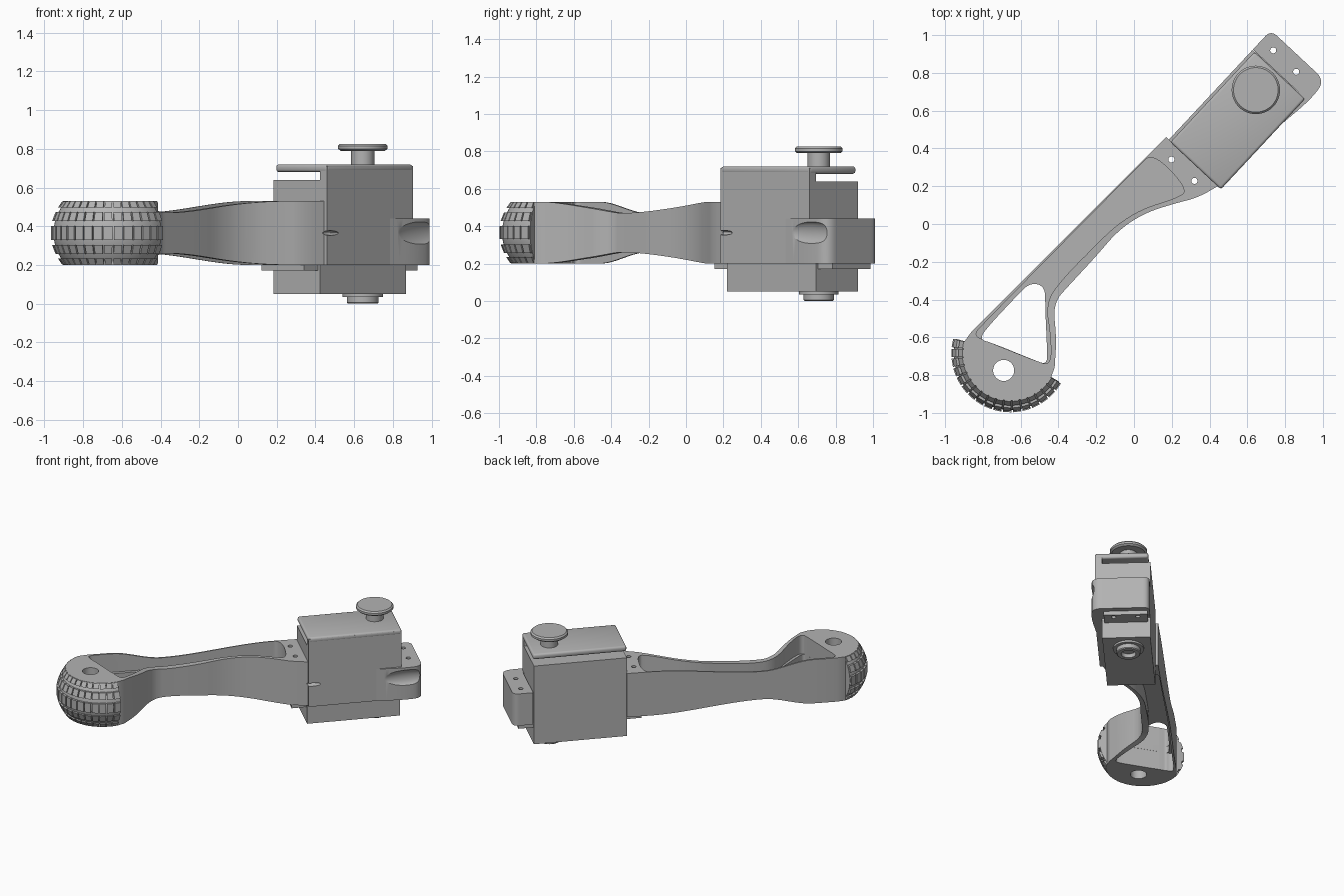
import bpy, bmesh, math
from mathutils import Matrix, Vector

cube = bpy.data.objects.get("Cube")
if cube:
    bpy.data.objects.remove(cube, do_unlink=True)

grey = bpy.data.materials.new("plain grey")
grey.use_nodes = True
colour = (0.45, 0.45, 0.45, 1)
grey.diffuse_color = colour
grey.node_tree.nodes["Principled BSDF"].inputs["Base Color"].default_value = colour

BOTTOM, TOP = 0.2, 0.53
MIDDLE = (BOTTOM + TOP) / 2
HUB = Vector((-0.655, -0.685, 0))
# local frame of the motor: x along its length, y across
MOTOR = Matrix.Translation((0.525, 0.57, 0)) @ Matrix.Rotation(math.radians(47), 4, "Z")


def finish(name, bm, matrix=None, bevel=0):
    """Turn a bmesh into a smooth-shaded grey object."""
    if matrix:
        bm.transform(matrix)
    bmesh.ops.recalc_face_normals(bm, faces=bm.faces)
    mesh = bpy.data.meshes.new(name)
    bm.to_mesh(mesh)
    bm.free()
    mesh.materials.append(grey)
    obj = bpy.data.objects.new(name, mesh)
    bpy.context.collection.objects.link(obj)
    if bevel:
        mod = obj.modifiers.new("soft edges", "BEVEL")
        mod.width, mod.segments, mod.limit_method = bevel, 3, "ANGLE"
        apply(obj, mod)
    return obj


def select(obj):
    bpy.ops.object.select_all(action="DESELECT")
    obj.select_set(True)
    bpy.context.view_layer.objects.active = obj


def apply(obj, mod):
    select(obj)
    bpy.ops.object.modifier_apply(modifier=mod.name)


def combine(obj, tool, operation="DIFFERENCE", keep=False):
    mod = obj.modifiers.new("combine", "BOOLEAN")
    mod.operation, mod.solver, mod.object = operation, "EXACT", tool
    apply(obj, mod)
    if not keep:
        bpy.data.objects.remove(tool, do_unlink=True)


def prism(name, points, low, high, matrix=None, bevel=0):
    bm = bmesh.new()
    base = bm.faces.new([bm.verts.new((x, y, low)) for x, y in points])
    top = bmesh.ops.extrude_face_region(bm, geom=[base])["geom"]
    moved = [v for v in top if isinstance(v, bmesh.types.BMVert)]
    bmesh.ops.translate(bm, verts=moved, vec=(0, 0, high - low))
    return finish(name, bm, matrix, bevel)


def lathe(name, profile, centre, start=0, sweep=360):
    """Spin a closed (radius, height) profile about a vertical axis."""
    bm = bmesh.new()
    face = bm.faces.new([bm.verts.new((r, 0, z)) for r, z in profile])
    bm.transform(Matrix.Rotation(math.radians(start), 4, "Z"))
    full = sweep == 360
    geom = list(face.edges) + list(face.verts)
    if full:
        bmesh.ops.delete(bm, geom=[face], context="FACES_ONLY")
    else:
        geom.append(face)
    out = bmesh.ops.spin(bm, geom=geom, axis=(0, 0, 1), cent=(0, 0, 0),
                         angle=math.radians(sweep), steps=48)
    if full:
        bmesh.ops.remove_doubles(bm, verts=bm.verts, dist=0.0001)
    else:
        first = [e for e in bm.edges if e.is_boundary]
        if first:
            bmesh.ops.holes_fill(bm, edges=first)
    return finish(name, bm, Matrix.Translation(centre))


def rounded(points, closed=True, passes=3):
    """Cut corners repeatedly to soften an outline."""
    pts = [Vector(p) for p in points]
    for _ in range(passes):
        pairs = list(zip(pts, pts[1:] + pts[:1] if closed else pts[1:]))
        soft = [a.lerp(b, t) for a, b in pairs for t in (0.25, 0.75)]
        pts = soft if closed else [pts[0]] + soft + [pts[-1]]
    return pts


def rectangle(x0, x1, y0, y1):
    return [(x0, y0), (x1, y0), (x1, y1), (x0, y1)]


def drill(obj, x, y, radius, matrix=None):
    ring = [(x + radius * math.cos(k * math.pi / 16), y + radius * math.sin(k * math.pi / 16))
            for k in range(32)]
    combine(obj, prism("drill", ring, -1, 1, matrix))


def scoop(obj, place, size, matrix):
    bm = bmesh.new()
    bmesh.ops.create_uvsphere(bm, u_segments=32, v_segments=16, radius=1)
    bm.transform(Matrix.Translation(place) @ Matrix.Diagonal((*size, 1)))
    combine(obj, finish("scoop", bm, matrix))


# arm: straight back edge, curved front edge, round foot
front_edge = rounded([(-0.42, -0.76), (-0.41, -0.6), (-0.43, -0.42), (-0.33, -0.31), (-0.2, -0.17),
                      (-0.08, -0.03), (0.06, 0.06), (0.22, 0.11), (0.34, 0.14), (0.46, 0.21)], False)
foot = [(HUB.x + 0.25 * math.cos(t), HUB.y + 0.25 * math.sin(t))
        for t in (math.radians(165 + 165 * k / 30) for k in range(31))]
arm = prism("arm", [(0.17, 0.46), (-0.86, -0.57)] + foot + front_edge, BOTTOM, TOP)

# waist: the arm gets thinner above and below in the middle
def ease(t):
    return t * t * (3 - 2 * t)


def dip(a):
    return 0.06 * (ease((a + 0.85) / 0.35) if a < -0.5 else ease((0.28 - a) / 0.78))


steps = [-0.85 + 1.13 * k / 40 for k in range(41)]
r = math.sqrt(0.5)
across = Matrix(((r, 0, r, 0), (r, 0, -r, 0), (0, 1, 0, 0), (0, 0, 0, 1)))
for side in (1, -1):
    edge = [(a, MIDDLE + side * (TOP - MIDDLE - dip(a))) for a in steps]
    outer = MIDDLE + side * 0.4
    combine(arm, prism("waist", edge + [(steps[-1], outer), (steps[0], outer)], -1, 1, across))

# pockets above and below a thin web, and a window through it
pocket = rounded([(0.1, 0.38), (0.29, 0.18), (0.22, 0.135), (0.04, 0.08), (-0.1, -0.01), (-0.22, -0.13),
                  (-0.36, -0.27), (-0.47, -0.41), (-0.44, -0.6), (-0.44, -0.75), (-0.52, -0.725),
                  (-0.78, -0.62), (-0.85, -0.59), (-0.8, -0.53), (0.02, 0.3)])
combine(arm, prism("pocket", pocket, MIDDLE + 0.025, 1))
combine(arm, prism("pocket", pocket, -1, MIDDLE - 0.025))
window = rounded([(-0.82, -0.61), (-0.77, -0.54), (-0.62, -0.38), (-0.55, -0.31), (-0.47, -0.33),
                  (-0.47, -0.45), (-0.46, -0.66), (-0.46, -0.745), (-0.53, -0.72), (-0.75, -0.63)])
combine(arm, prism("window", window, -1, 1))
drill(arm, -0.69, -0.775, 0.056)

# bracket: side wall and far end block
bracket = prism("bracket", rectangle(-0.325, 0.325, -0.215, -0.166), BOTTOM, 0.71, MOTOR)
end_shape = rounded([(0.33, 0.165), (0.47, 0.165), (0.47, -0.235), (0.34, -0.235), (0.15, -0.214),
                     (0.15, -0.17), (0.33, -0.166)], passes=0)
corners = rounded([(0.38, 0.165), (0.47, 0.165), (0.47, 0.07)], False)
corners += rounded([(0.47, -0.1), (0.47, -0.225), (0.35, -0.24), (0.15, -0.216)], False)
end_block = prism("end_block", [end_shape[0]] + corners + end_shape[-2:], BOTTOM, 0.44, MOTOR)
combine(bracket, end_block, "UNION")
scoop(bracket, (0.36, -0.245, MIDDLE), (0.2, 0.035, 0.06), MOTOR)
for part in (arm, bracket):
    scoop(part, (-0.3, -0.215, MIDDLE), (0.06, 0.03, 0.012), MOTOR)

# top cover, with a gap over the motor
prism("top_cover", rounded(rectangle(-0.327, 0.327, -0.216, 0.15), passes=0), 0.68, 0.72, MOTOR, 0.014)

# motor body and mounting ears
prism("motor_body", rectangle(-0.325, 0.325, -0.165, 0.165), 0.05, 0.64, MOTOR)
ears = prism("motor_ears", rectangle(-0.43, 0.43, -0.15, 0.15), 0.17, BOTTOM, MOTOR)
for y in (-0.083, 0.083):
    drill(arm, -0.39, y, 0.016, MOTOR)
    drill(bracket, 0.4, y, 0.016, MOTOR)
    for x in (-0.39, 0.4):
        drill(ears, x, y, 0.016, MOTOR)

# knob above and hollow shaft boss below
axle = (0.645, 0.71, 0)
lathe("knob", [(0, 0.7), (0.06, 0.7), (0.06, 0.79), (0.115, 0.79), (0.128, 0.8), (0.128, 0.815),
               (0.118, 0.825), (0, 0.825)], axle)
lathe("shaft_boss", [(0.05, 0.06), (0.105, 0.06), (0.105, 0.035), (0.082, 0.035), (0.082, 0.006),
                     (0.076, 0), (0.05, 0)], axle)
lathe("shaft_core", [(0, 0.06), (0.055, 0.06), (0.055, 0.03), (0, 0.03)], axle)


# tyre: half ring carcass with rows of raised tread blocks
def tread_radius(z):
    return 0.315 - 0.062 * (abs(z - MIDDLE) / 0.165) ** 2


heights = [MIDDLE - 0.16 + 0.32 * k / 12 for k in range(13)]
shell = [(tread_radius(z) - 0.016, z) for z in heights]
lathe("tyre", [(0.22, heights[0])] + shell + [(0.22, heights[-1])], HUB, 165, 165)

bm = bmesh.new()
rows = [(0, 0.07), (0.085, 0.045), (0.147, 0.032), (-0.085, 0.045), (-0.147, 0.032)]
count = 17
pitch = math.radians(165) / count
for row, (offset, height) in enumerate(rows):
    for k in range(count):
        block = bmesh.ops.create_cube(bm, size=1)["verts"]
        for v in block:
            turn = math.radians(165) + pitch * (k + 0.5 + 0.84 * v.co.x)
            z = MIDDLE + offset + height * v.co.z
            radius = tread_radius(z) - (0.03 if v.co.y < 0 else 0)
            v.co = (radius * math.cos(turn), radius * math.sin(turn), z)
finish("tyre_tread", bm, Matrix.Translation(HUB))

for obj in bpy.context.collection.objects:
    if obj.type == "MESH" and grey.name in obj.data.materials:
        select(obj)
        bpy.ops.object.shade_smooth_by_angle(angle=math.radians(30))
